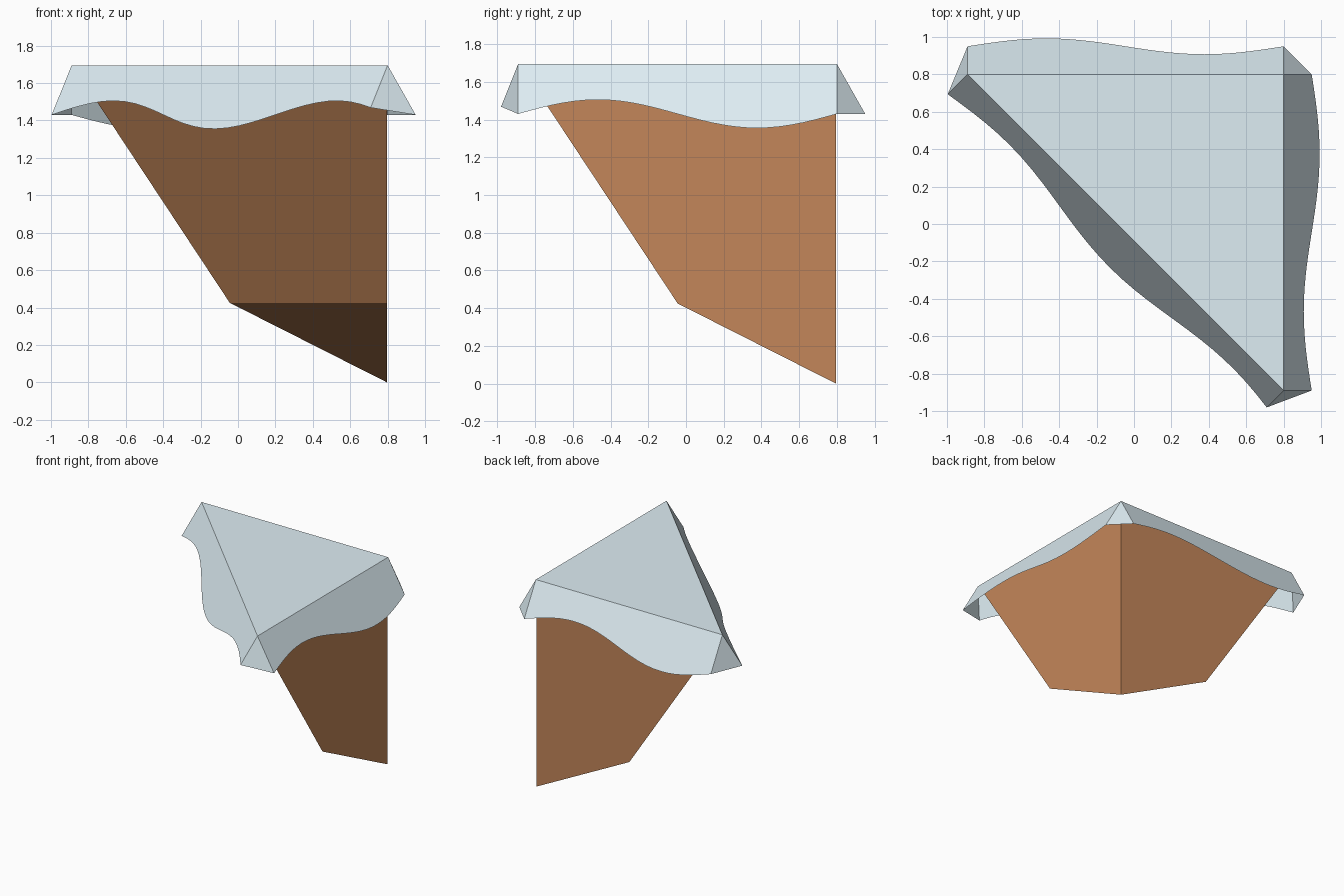
import bpy, bmesh
from math import sin, pi
from mathutils import Vector

if "Cube" in bpy.data.objects:
    bpy.data.objects.remove(bpy.data.objects["Cube"])

TOP = 1.695
LEG = 1.69          # short sides of the right triangle, also the wavelength
SEGMENTS = 28


def material(name, colour):
    mat = bpy.data.materials.new(name)
    mat.diffuse_color = (*colour, 1)
    mat.use_nodes = True
    mat.node_tree.nodes["Principled BSDF"].inputs["Base Color"].default_value = mat.diffuse_color
    return mat


def finish(bm, name, mat):
    bmesh.ops.recalc_face_normals(bm, faces=bm.faces)
    mesh = bpy.data.meshes.new(name)
    bm.to_mesh(mesh)
    bm.free()
    mesh.materials.append(mat)
    obj = bpy.data.objects.new(name, mesh)
    bpy.context.collection.objects.link(obj)
    return obj


def corner_triangle(x, y, size, z):
    """Right-angled triangle with its square corner at (x, y)."""
    return [Vector((x - size, y, z)), Vector((x, y, z)), Vector((x, y - size, z))]


# Tablecloth: flat triangle, a flared wavy skirt per side, corner gussets
bm = bmesh.new()
left, back, front = [bm.verts.new(p) for p in corner_triangle(0.8, 0.8, LEG, TOP)]
bm.faces.new((front, back, left))
middle = (left.co + back.co + front.co) / 3
hem_ends = {left: [], back: [], front: []}

for start, end, sign in ((left, back, 1), (back, front, 1), (left, front, -1)):
    side = end.co - start.co
    out = side.normalized().cross(Vector((0, 0, 1)))
    if out.dot(start.co - middle) < 0:
        out.negate()
    hem = []
    for i in range(SEGMENTS + 1):
        t = i / SEGMENTS
        drop = 0.265 + sign * 0.075 * sin(2 * pi * t * side.length / LEG)
        hem.append(bm.verts.new(start.co + side * t + out * drop * 0.566
                                - Vector((0, 0, drop))))
    bm.faces.new([end, start] + hem)
    hem_ends[start].append(hem[0])
    hem_ends[end].append(hem[-1])

for corner, (a, b) in hem_ends.items():
    bm.faces.new((corner, a, b))
finish(bm, "tablecloth", material("pale cloth", (0.73, 0.85, 0.90)))

# Corner bracket: tapering triangular body running down to a point at the back
bm = bmesh.new()
upper = [bm.verts.new(p) for p in corner_triangle(0.796, 0.796, 1.675, TOP - 0.006)]
lower = [bm.verts.new(p) for p in corner_triangle(0.796, 0.796, 0.84, 0.425)]
lower[1].co.z = 0
bm.faces.new(upper)
bm.faces.new(lower)
for i in range(3):
    j = (i + 1) % 3
    bm.faces.new((upper[i], upper[j], lower[j], lower[i]))
finish(bm, "corner_bracket", material("brown wood", (0.55, 0.24, 0.10)))
